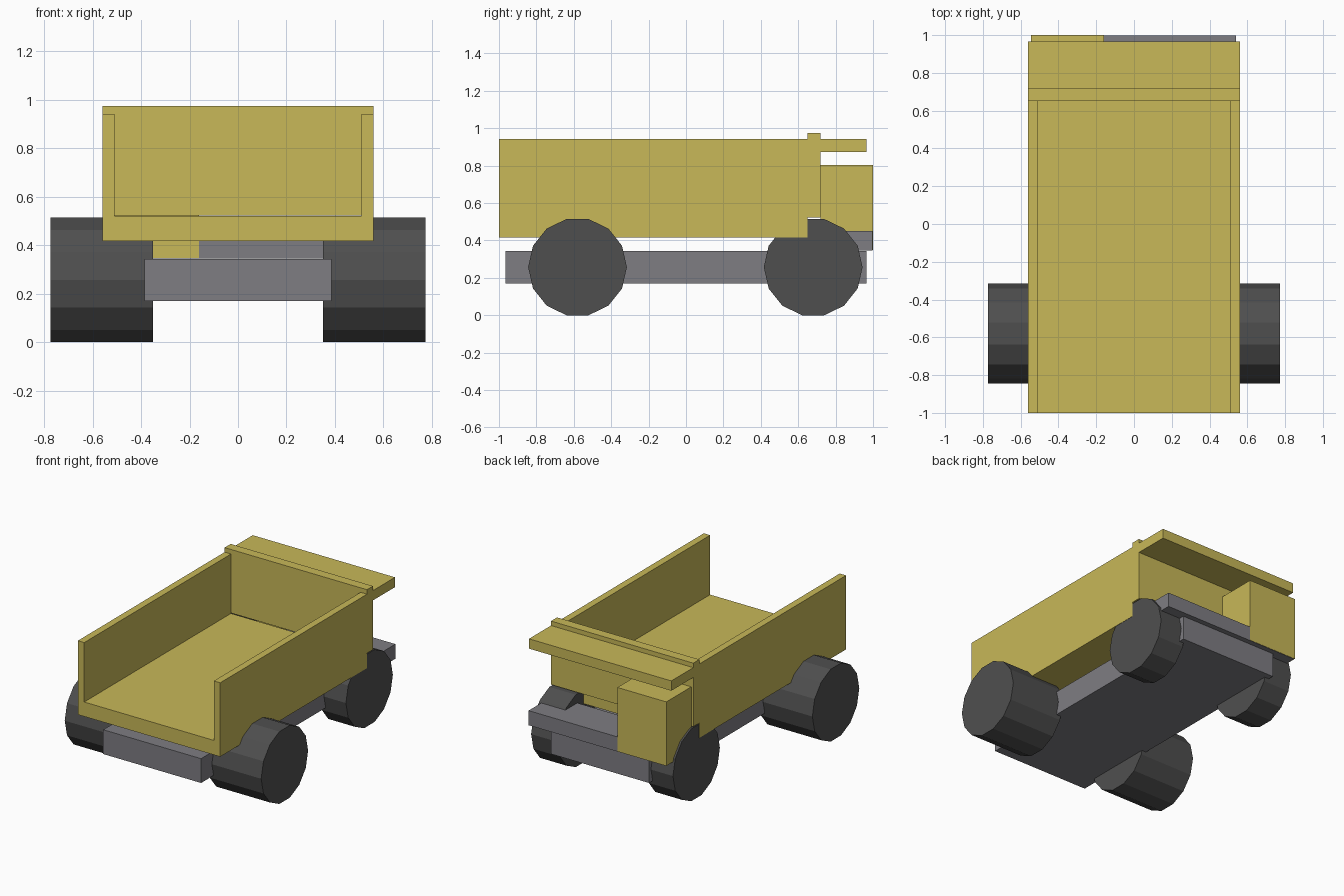
import bpy, bmesh, math
from mathutils import Vector

cube = bpy.data.objects.get("Cube")
if cube:
    bpy.data.objects.remove(cube, do_unlink=True)


def material(name, rgb):
    m = bpy.data.materials.new(name)
    m.use_nodes = True
    m.diffuse_color = (*rgb, 1)
    node = next(n for n in m.node_tree.nodes if n.type == "BSDF_PRINCIPLED")
    node.inputs["Base Color"].default_value = (*rgb, 1)
    return m


yellow = material("body yellow", (0.578, 0.479, 0.098))
grey = material("chassis grey", (0.209, 0.205, 0.224))
black = material("tyre black", (0.078, 0.078, 0.078))


def prism(name, outline, offset, mat):
    """Extrude a closed outline by the offset vector."""
    bm = bmesh.new()
    face = bm.faces.new([bm.verts.new(p) for p in outline])
    grown = bmesh.ops.extrude_face_region(bm, geom=[face], use_keep_orig=True)
    moved = [v for v in grown["geom"] if isinstance(v, bmesh.types.BMVert)]
    bmesh.ops.translate(bm, verts=moved, vec=Vector(offset))
    bmesh.ops.recalc_face_normals(bm, faces=bm.faces)
    mesh = bpy.data.meshes.new(name)
    bm.to_mesh(mesh)
    bm.free()
    mesh.materials.append(mat)
    obj = bpy.data.objects.new(name, mesh)
    bpy.context.collection.objects.link(obj)
    return obj


def box(name, x, y, z, mat):
    outline = [(x[0], y[0], z[0]), (x[1], y[0], z[0]),
               (x[1], y[0], z[1]), (x[0], y[0], z[1])]
    return prism(name, outline, (0, y[1] - y[0], 0), mat)


def wheel(name, side, inner, outer, y):
    sides, radius = 14, 0.264
    hub = radius * math.cos(math.pi / sides)
    angles = [2 * math.pi * i / sides for i in range(sides)]
    rim = [(side * inner, y + radius * math.cos(a), hub + radius * math.sin(a))
           for a in angles]
    return prism(name, rim, (side * (outer - inner), 0, 0), black)


# Chassis and the deck beside the cabin
box("chassis", (-0.385, 0.385), (-0.965, 0.965), (0.17, 0.343), grey)
box("deck", (-0.54, 0.54), (0.722, 0.998), (0.346, 0.45), grey)

# Open-ended dump bed with a U-shaped section
half = [(0.56, 0.417), (0.56, 0.943), (0.51, 0.943), (0.51, 0.52)]
section = half + [(-x, z) for x, z in reversed(half)]
prism("dump_bed", [(x, -1, z) for x, z in section], (0, 1.65, 0), yellow)

# Headboard and canopy over the cabin
box("headboard", (-0.56, 0.56), (0.65, 0.718), (0.523, 0.975), yellow)
box("canopy", (-0.56, 0.56), (0.718, 0.965), (0.873, 0.943), yellow)

# Offset cabin
box("cabin", (-0.545, -0.16), (0.719, 1), (0.348, 0.803), yellow)

# Wide pair under the bed, narrow pair under the cabin
for label, side in (("left", 1), ("right", -1)):
    wheel(f"bed_wheel_{label}", side, 0.35, 0.773, -0.58)
    wheel(f"cabin_wheel_{label}", side, 0.35, 0.558, 0.68)
